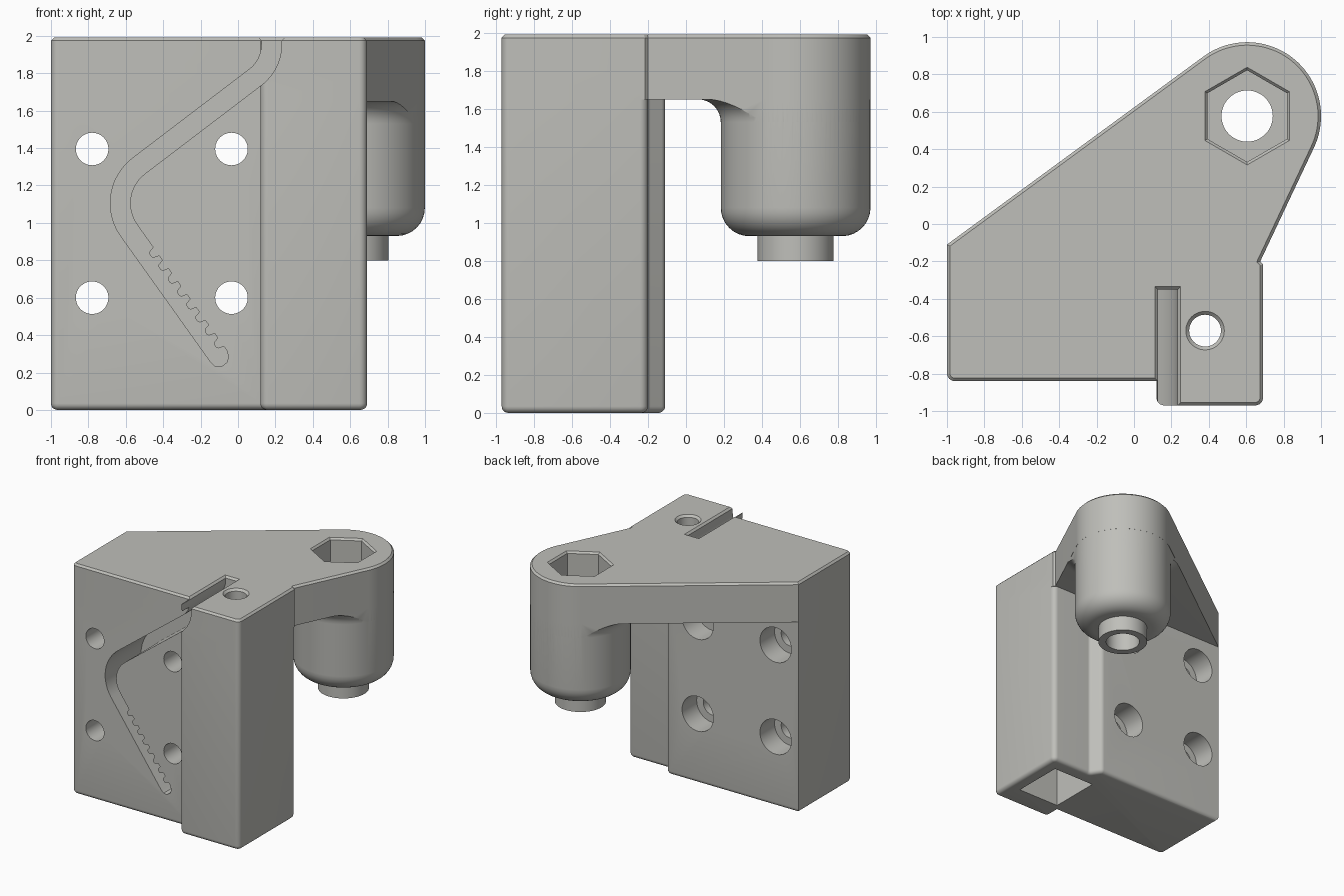
import bpy, bmesh, math
from mathutils import Vector, Matrix

if "Cube" in bpy.data.objects:
    bpy.data.objects.remove(bpy.data.objects["Cube"])

grey = bpy.data.materials.new("light grey plastic")
grey.diffuse_color = (0.52, 0.52, 0.49, 1)
grey.use_nodes = True
grey.node_tree.nodes["Principled BSDF"].inputs["Base Color"].default_value = grey.diffuse_color
CX, CY, R, TOP = 0.605, 0.577, 0.395, 1.99


def fillet(pts, n=6):
    """Round the corners of a list of (x, y, radius); radius 0 stays sharp."""
    out = []
    for i, (x, y, r) in enumerate(pts):
        p = Vector((x, y))
        if r == 0:
            out.append(p)
            continue
        a = (Vector(pts[i - 1][:2]) - p).normalized()
        b = (Vector(pts[(i + 1) % len(pts)][:2]) - p).normalized()
        half = a.angle(b) / 2
        c = p + (a + b).normalized() * r / math.sin(half)
        s, e = p + a * r / math.tan(half) - c, p + b * r / math.tan(half) - c
        turn = s.angle_signed(e)
        for k in range(n + 1):
            out.append(c + Matrix.Rotation(-turn * k / n, 2) @ s)
    return out


def offset(pts, d, closed=True):
    """Shift a path to its left by d (inwards for a counter-clockwise loop)."""
    out, n = [], len(pts)
    for i, p in enumerate(pts):
        a = (p - pts[i - 1]) if closed or i else pts[1] - p
        b = (pts[(i + 1) % n] - p) if closed or i < n - 1 else a
        na = Vector((-a.y, a.x)).normalized()
        nb = Vector((-b.y, b.x)).normalized()
        out.append(p + (na + nb) * d / (1 + na.dot(nb)))
    return out


def loft(name, loops):
    """Skin equal-length 3D loops and cap the ends."""
    bm = bmesh.new()
    rows = [[bm.verts.new(v) for v in loop] for loop in loops]
    n = len(rows[0])
    for a, b in zip(rows, rows[1:]):
        for i in range(n):
            j = (i + 1) % n
            bm.faces.new((a[i], a[j], b[j], b[i]))
    bm.faces.new(rows[0][::-1])
    bm.faces.new(rows[-1])
    bmesh.ops.recalc_face_normals(bm, faces=bm.faces)
    me = bpy.data.meshes.new(name)
    bm.to_mesh(me)
    bm.free()
    me.materials.append(grey)
    ob = bpy.data.objects.new(name, me)
    bpy.context.collection.objects.link(ob)
    return ob


def prism(name, outline, levels):
    """Upright prism; levels are (z, inset) pairs."""
    return loft(name, [[(p.x, p.y, z) for p in offset(outline, d)] for z, d in levels])


def lathe(name, x, y, profile, n=96, turn=0.0):
    return loft(name, [[(x + r * math.cos(turn + math.tau * k / n),
                         y + r * math.sin(turn + math.tau * k / n), z)
                        for k in range(n)] for r, z in profile])


def combine(target, tool, op):
    m = target.modifiers.new("bool", 'BOOLEAN')
    m.operation, m.object, m.solver = op, tool, 'EXACT'
    bpy.context.view_layer.objects.active = target
    bpy.ops.object.modifier_apply(modifier=m.name)
    bpy.data.objects.remove(tool)


# main block with stepped front and back, rounded lower edge
block = fillet([(-1, -0.84, 0.042), (0.12, -0.84, 0), (0.12, -0.97, 0.042), (0.69, -0.97, 0.042),
                (0.69, -0.2, 0.042), (0.31, -0.2, 0.03), (0.25, -0.11, 0.042), (-1, -0.11, 0)])
round_levels = [(0.035 * (1 - math.sin(a)), 0.035 * (1 - math.cos(a)))
                for a in [math.pi / 2 * k / 5 for k in range(5, -1, -1)]]
round_levels = [(0.035 - 0.035 * math.cos(a), 0.035 - 0.035 * math.sin(a))
                for a in [math.pi / 2 * k / 5 for k in range(6)]]
bracket = prism("bracket", block, round_levels + [(1.8, 0)])

# top plate reaching out to the round arm end
def tangent_angle(px, py, sign):
    dx, dy = px - CX, py - CY
    return math.atan2(dy, dx) + sign * math.acos(R / math.hypot(dx, dy))

a0 = tangent_angle(0.675, -0.2, 1)
a1 = tangent_angle(-1, -0.11, -1) % math.tau
arc = [(CX + R * math.cos(a0 + (a1 - a0) * k / 40),
        CY + R * math.sin(a0 + (a1 - a0) * k / 40), 0) for k in range(41)]
plate = fillet([(-1, -0.84, 0.042), (0.12, -0.84, 0), (0.12, -0.97, 0.042), (0.69, -0.97, 0.042),
                (0.69, -0.215, 0), (0.675, -0.2, 0)] + arc + [(-1, -0.11, 0)])
combine(bracket, prism("plate", plate, [(1.65, 0), (TOP - 0.016, 0), (TOP, 0.016)]), 'UNION')

# flare blending the barrel into the plate
quarter = [math.pi / 2 * k / 8 for k in range(9)]
flare = lathe("flare", CX, CY, [(R + 0.119 - 0.12 * math.cos(a), 1.53 + 0.12 * math.sin(a))
                                for a in quarter] + [(R + 0.119, 1.7)])
combine(flare, prism("flare_limit", plate, [(1.4, 0.001), (1.75, 0.001)]), 'INTERSECT')
combine(bracket, flare, 'UNION')

# barrel with rounded bottom, and the small boss below it
barrel = [(R - 0.001 - 0.15 + 0.15 * math.sin(a), 0.93 + 0.15 - 0.15 * math.cos(a)) for a in quarter]
combine(bracket, lathe("barrel", CX, CY, barrel + [(R - 0.001, 1.85)]), 'UNION')
combine(bracket, lathe("boss", CX, CY, [(0.2, 0.8), (0.2, 1.1)], 64), 'UNION')

# hexagonal nut pocket and bolt hole through the barrel
combine(bracket, lathe("hex_pocket", CX, CY, [(0.245, 1.25), (0.245, TOP - 0.016),
                                              (0.261, TOP), (0.261, 2.1)], 6, math.pi / 6), 'DIFFERENCE')
combine(bracket, lathe("bolt_hole", CX, CY, [(0.137, 0.5), (0.137, 1.5)], 48), 'DIFFERENCE')

# square pocket from below with a round hole out of the top
def rect(x0, y0, x1, y1):
    return [Vector(p) for p in ((x0, y0), (x1, y0), (x1, y1), (x0, y1))]

combine(bracket, prism("square_pocket", rect(0.18, -0.77, 0.58, -0.32), [(-0.2, 0), (1.5, 0)]), 'DIFFERENCE')
combine(bracket, lathe("top_hole", 0.38, -0.57, [(0.085, 1.3), (0.085, TOP - 0.018),
                                                 (0.103, TOP), (0.103, 2.1)], 48), 'DIFFERENCE')

# four mounting holes, counterbored at the back
for x in (-0.78, -0.035):
    for z in (0.6, 1.395):
        steps = [(0.087, -1.2), (0.087, -0.31), (0.15, -0.31), (0.15, 0.0)]
        hole = loft("mount_hole", [[(x + r * math.cos(math.tau * k / 48), y,
                                     z + r * math.sin(math.tau * k / 48)) for k in range(48)]
                                   for r, y in steps])
        combine(bracket, hole, 'DIFFERENCE')

# winding groove in the front, with a toothed lower run
path = fillet([(0.18, 2.2, 0), (0.18, 1.845, 0.22), (-0.724, 1.157, 0.25), (-0.085, 0.262, 0)], 12)
w = 0.053
right_wall = offset(path, -w, False)   # outer bend side
left_wall = offset(path, w, False)     # inner bend side, carries the teeth
end, start = left_wall[-1], left_wall[-2]
run = (end - start).normalized()
side = Vector((-run.y, run.x))
length, pitch = (end - start).length, 0.085
teeth = []
for k in range(8):
    s = length - 0.08 - (7 - k) * pitch
    for ds, h in ((-0.034, 0), (-0.026, -0.03), (-0.016, -0.037), (0.004, -0.037),
                  (0.014, -0.03), (0.022, 0)):
        teeth.append(start + run * (s + ds) + side * h)
tip = [end - run * 0.03, end - side * 0.012, end - side * 0.035 + run * 0.022,
       right_wall[-1] + side * 0.03 + run * 0.022, right_wall[-1] + side * 0.006, right_wall[-1] - run * 0.03]
outline = left_wall[:-1] + teeth + tip + right_wall[:-1][::-1]
combine(bracket, loft("groove", [[(p.x, y, p.y) for p in outline] for y in (-1.2, -0.35)]), 'DIFFERENCE')
combine(bracket, prism("groove_chamfer", rect(0.111, -1.2, 0.249, -0.334),
                       [(TOP - 0.016, 0.016), (TOP, 0), (2.1, 0)]), 'DIFFERENCE')

# smooth the curves, keep the hard edges
bpy.ops.object.select_all(action='DESELECT')
bracket.select_set(True)
bpy.context.view_layer.objects.active = bracket
bpy.ops.object.shade_smooth_by_angle(angle=math.radians(30))
